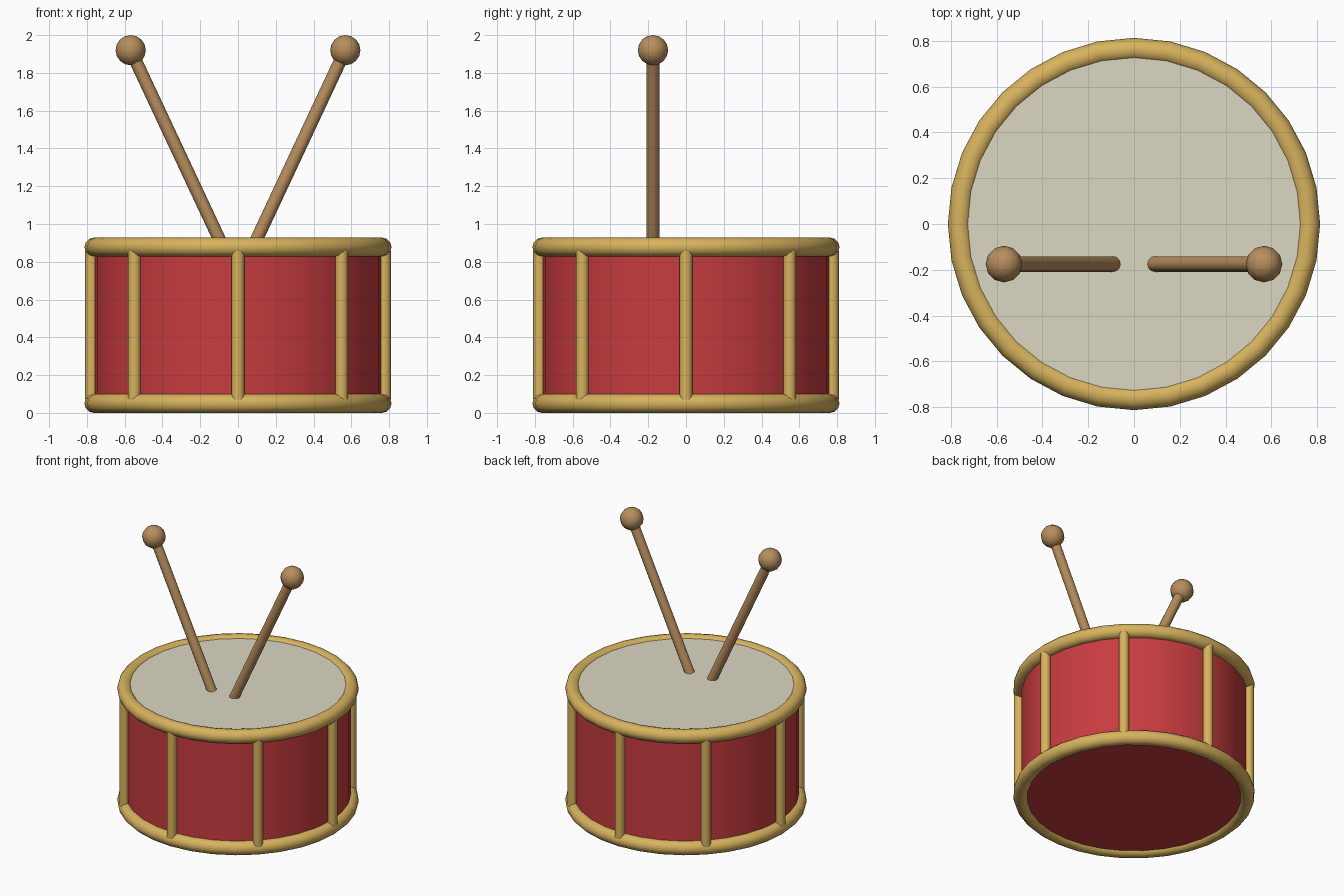
import bpy
from math import radians, sin, cos, pi
from mathutils import Vector

if "Cube" in bpy.data.objects:
    bpy.data.objects.remove(bpy.data.objects["Cube"])


def material(name, rgb):
    m = bpy.data.materials.new(name)
    m.diffuse_color = (*rgb, 1)
    m.use_nodes = True
    m.node_tree.nodes["Principled BSDF"].inputs["Base Color"].default_value = m.diffuse_color
    return m


RED = material("red_paint", (0.58, 0.045, 0.05))
GOLD = material("gold", (0.68, 0.45, 0.11))
SKIN = material("skin", (0.72, 0.68, 0.55))
WOOD = material("wood", (0.48, 0.27, 0.11))


def finish(name, mat):
    ob = bpy.context.object
    ob.name = name
    ob.data.materials.append(mat)
    bpy.ops.object.shade_smooth_by_angle(angle=radians(50))
    return ob


def rod(name, a, b, radius, sides, mat):
    a, b = Vector(a), Vector(b)
    d = b - a
    bpy.ops.mesh.primitive_cylinder_add(
        vertices=sides, radius=radius, depth=d.length, location=(a + b) / 2,
        rotation=d.to_track_quat('Z', 'Y').to_euler())
    return finish(name, mat)


# Drum shell and skin
rod("shell", (0, 0, 0.025), (0, 0, 0.89), 0.76, 32, RED)
rod("drum_skin", (0, 0, 0.885), (0, 0, 0.91), 0.745, 32, SKIN)

# Hoops around both ends
for name, z in (("bottom_hoop", 0.05), ("top_hoop", 0.878)):
    bpy.ops.mesh.primitive_torus_add(
        major_radius=0.763, minor_radius=0.05, major_segments=32,
        minor_segments=12, location=(0, 0, z))
    finish(name, GOLD)

# Tension rods, evenly spaced around the shell
for i in range(8):
    x, y = 0.776 * cos(i * pi / 4), 0.776 * sin(i * pi / 4)
    rod(f"tension_rod_{i + 1}", (x, y, 0.07), (x, y, 0.858), 0.034, 12, GOLD)

# Pair of drumsticks resting on the skin
for side, s in (("left", -1), ("right", 1)):
    tip = (s * 0.568, -0.175, 1.92)
    rod(f"{side}_stick", (s * 0.09, -0.175, 0.9), tip, 0.034, 12, WOOD)
    bpy.ops.mesh.primitive_uv_sphere_add(
        segments=12, ring_count=8, radius=0.08, location=tip)
    finish(f"{side}_stick_ball", WOOD)
